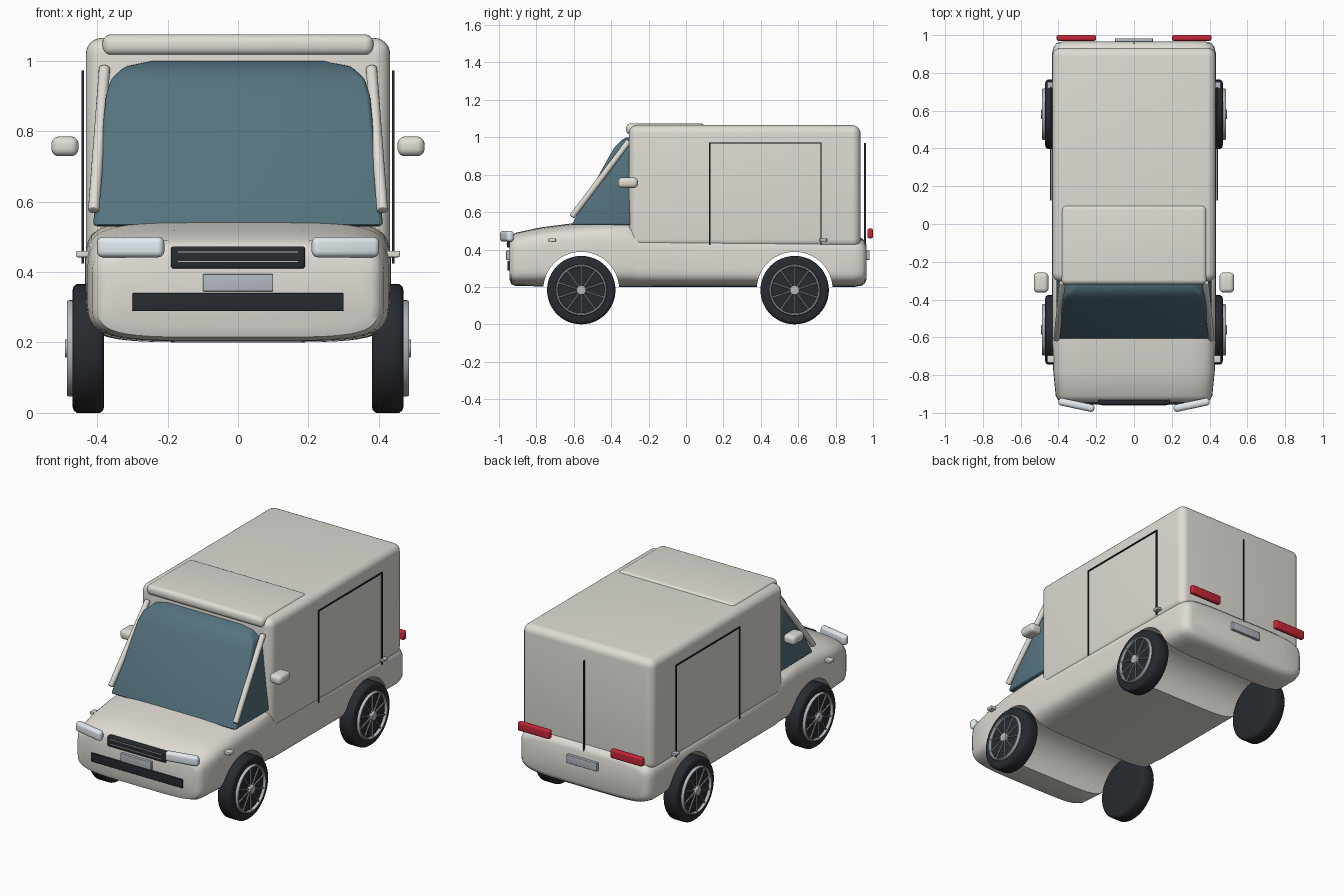
import bpy, bmesh, math
from mathutils import Vector

if "Cube" in bpy.data.objects:
    bpy.data.objects.remove(bpy.data.objects["Cube"])

def mat(name, r, g, b):
    m = bpy.data.materials.new(name)
    m.diffuse_color = (r, g, b, 1)
    m.use_nodes = True
    m.node_tree.nodes["Principled BSDF"].inputs["Base Color"].default_value = m.diffuse_color
    return m

PAINT = mat("paint", 0.74, 0.72, 0.66)
GLASS = mat("glass", 0.09, 0.17, 0.21)
DARK = mat("dark", 0.02, 0.024, 0.03)
SILVER = mat("silver", 0.45, 0.49, 0.53)
LAMP = mat("lamp", 0.75, 0.83, 0.87)
RED = mat("red", 0.55, 0.02, 0.04)

def apply_mod(o, name):
    bpy.ops.object.select_all(action='DESELECT')
    o.select_set(True)
    bpy.context.view_layer.objects.active = o
    bpy.ops.object.modifier_apply(modifier=name)

def finish(o, m, bevel=0, segs=4, angle=35):
    if m:
        o.data.materials.append(m)
    if bevel:
        b = o.modifiers.new("bevel", 'BEVEL')
        b.width, b.segments, b.limit_method = bevel, segs, 'ANGLE'
        apply_mod(o, "bevel")
    bpy.ops.object.select_all(action='DESELECT')
    o.select_set(True)
    bpy.context.view_layer.objects.active = o
    bpy.ops.object.shade_smooth_by_angle(angle=math.radians(angle))
    return o

def box(name, lo, hi, m, bevel=0, segs=4, rz=0):
    lo, hi = Vector(lo), Vector(hi)
    bpy.ops.mesh.primitive_cube_add(size=1, location=(lo + hi) / 2)
    o = bpy.context.object
    o.name = name
    o.scale = hi - lo
    bpy.ops.object.transform_apply(location=False, rotation=False, scale=True)
    o.rotation_euler.z = rz
    return finish(o, m, bevel, segs)

def new_obj(name, bm):
    bmesh.ops.recalc_face_normals(bm, faces=bm.faces)
    me = bpy.data.meshes.new(name)
    bm.to_mesh(me)
    bm.free()
    o = bpy.data.objects.new(name, me)
    bpy.context.collection.objects.link(o)
    return o

def loft(name, rings, closed=False):
    bm = bmesh.new()
    vs = [[bm.verts.new(p) for p in r] for r in rings]
    n = len(rings[0])
    pairs = list(zip(vs, vs[1:])) + ([(vs[-1], vs[0])] if closed else [])
    for a, b in pairs:
        for i in range(n):
            j = (i + 1) % n
            bm.faces.new((a[i], a[j], b[j], b[i]))
    if not closed:
        bm.faces.new(vs[0])
        bm.faces.new(vs[-1])
    return new_obj(name, bm)

def rod(name, a, b, r, m, verts=16, bevel=0):
    a, b = Vector(a), Vector(b)
    bpy.ops.mesh.primitive_cylinder_add(vertices=verts, radius=r, depth=(b - a).length, location=(a + b) / 2)
    o = bpy.context.object
    o.name = name
    o.rotation_euler = (b - a).to_track_quat('Z', 'Y').to_euler()
    return finish(o, m, bevel, 3)

def section(y, hw, zb, zt, n=48, e=2 / 5):
    pts = []
    for k in range(n):
        t = 2 * math.pi * (k + 0.5) / n
        c, s = math.cos(t), math.sin(t)
        pts.append((hw * math.copysign(abs(c) ** e, c), y,
                    (zb + zt) / 2 + (zt - zb) / 2 * math.copysign(abs(s) ** e, s)))
    return pts

# lower body with hood, wheel tunnels cut through
stations = [(-0.945, 0.38, 0.245, 0.44), (-0.935, 0.40, 0.215, 0.47), (-0.91, 0.415, 0.205, 0.49),
            (-0.78, 0.428, 0.203, 0.518), (-0.61, 0.434, 0.20, 0.54), (-0.45, 0.435, 0.20, 0.55),
            (-0.29, 0.435, 0.20, 0.553), (-0.25, 0.435, 0.20, 0.50), (0.90, 0.435, 0.20, 0.47),
            (0.94, 0.425, 0.207, 0.46), (0.957, 0.41, 0.22, 0.445), (0.965, 0.385, 0.24, 0.425)]
body = loft("lower_body", [section(*s) for s in stations])
body.data.materials.append(PAINT)
AXLES = (("front", -0.56), ("rear", 0.581))
for tag, y in AXLES:
    cut = rod("arch_cutter", (-0.6, y, 0.185), (0.6, y, 0.185), 0.203, None, 64)
    cut.hide_render = True
    b = body.modifiers.new("arch", 'BOOLEAN')
    b.object, b.operation, b.solver = cut, 'DIFFERENCE', 'EXACT'
    apply_mod(body, "arch")
    bpy.data.objects.remove(cut)
finish(body, None)

# cargo box and roof panel
box("cargo_box", (-0.432, -0.305, 0.41), (0.432, 0.933, 1.065), PAINT, 0.045, 6)
box("roof_panel", (-0.385, -0.32, 1.015), (0.385, 0.10, 1.075), PAINT, 0.025, 5)

# cab glass
glass = loft("cab_glass", [[(-w, f, z), (w, f, z), (w, -0.27, z), (-w, -0.27, z)] for z, w, f in
             ((0.53, 0.412, -0.612), (0.90, 0.375, -0.41), (0.95, 0.36, -0.38),
              (0.985, 0.32, -0.345), (1.0, 0.24, -0.315))])
finish(glass, GLASS, 0.012, 3)

# front face: grille, bars, plate, intake
box("grille", (-0.19, -0.957, 0.41), (0.19, -0.92, 0.473), DARK, 0.007)
for z in (0.43, 0.457):
    box("grille_bar", (-0.17, -0.96, z - 0.002), (0.17, -0.95, z + 0.002), SILVER)
box("front_plate", (-0.10, -0.962, 0.345), (0.10, -0.94, 0.394), SILVER, 0.003)
box("lower_intake", (-0.30, -0.955, 0.289), (0.30, -0.93, 0.34), DARK, 0.003)

# rear face: plate and door split
box("rear_plate", (-0.10, 0.96, 0.345), (0.10, 0.982, 0.394), SILVER, 0.003)
box("rear_door_line", (-0.003, 0.953, 0.425), (0.003, 0.962, 0.97), DARK)

def wheel(name, s, y):
    c = Vector((0, y, 0.183))
    def ring(x, r, n=48):
        return [(s * x, y + r * math.cos(2 * math.pi * k / n), 0.183 + r * math.sin(2 * math.pi * k / n))
                for k in range(n)]
    prof = ((0.38, 0.165), (0.383, 0.176), (0.392, 0.183), (0.458, 0.183), (0.467, 0.176), (0.47, 0.165), (0.47, 0.13))
    finish(loft(name + "_tyre", [ring(*p) for p in prof]), DARK, angle=40)
    rim = ((0.465, 0.124), (0.465, 0.137), (0.480, 0.137), (0.486, 0.133), (0.486, 0.127), (0.480, 0.124))
    finish(loft(name + "_rim", [ring(*p) for p in rim], True), SILVER)
    rod(name + "_hub", c + Vector((s * 0.465, 0, 0)), c + Vector((s * 0.492, 0, 0)), 0.026, SILVER, 24, 0.004)
    for k in range(10):
        a = 2 * math.pi * (k + 0.5) / 10
        d = Vector((0, math.cos(a), math.sin(a)))
        o = Vector((s * 0.477, 0, 0))
        rod(name + "_spoke", c + o + d * 0.02, c + o + d * 0.13, 0.0045, SILVER, 8)

# parts repeated on both sides
for s, side in ((1, "right"), (-1, "left")):
    def sbox(name, lo, hi, m, bevel=0, segs=4, rz=0):
        x = sorted((s * lo[0], s * hi[0]))
        return box(side + "_" + name, (x[0], *lo[1:]), (x[1], *hi[1:]), m, bevel, segs, s * rz)
    sbox("headlight", (0.208, -0.978, 0.442), (0.402, -0.938, 0.50), LAMP, 0.017, 5, math.radians(12))
    sbox("tail_light", (0.20, 0.97, 0.46), (0.41, 1.0, 0.513), RED, 0.01)
    sbox("mirror", (0.453, -0.363, 0.729), (0.53, -0.257, 0.785), PAINT, 0.022, 5)
    rod(side + "_pillar", (s * 0.41, -0.61, 0.575), (s * 0.379, -0.305, 0.98), 0.016, PAINT, 16, 0.004)
    for y in (0.127, 0.722):
        sbox("door_line", (0.438, y - 0.003, 0.425), (0.445, y + 0.003, 0.972), DARK)
    sbox("door_top_line", (0.438, 0.124, 0.966), (0.445, 0.725, 0.972), DARK)
    sbox("door_handle", (0.43, 0.715, 0.442), (0.46, 0.753, 0.46), SILVER, 0.004)
    sbox("side_marker", (0.42, -0.735, 0.442), (0.46, -0.695, 0.46), PAINT, 0.004)
    for tag, y in AXLES:
        wheel(side + "_" + tag + "_wheel", s, y)
